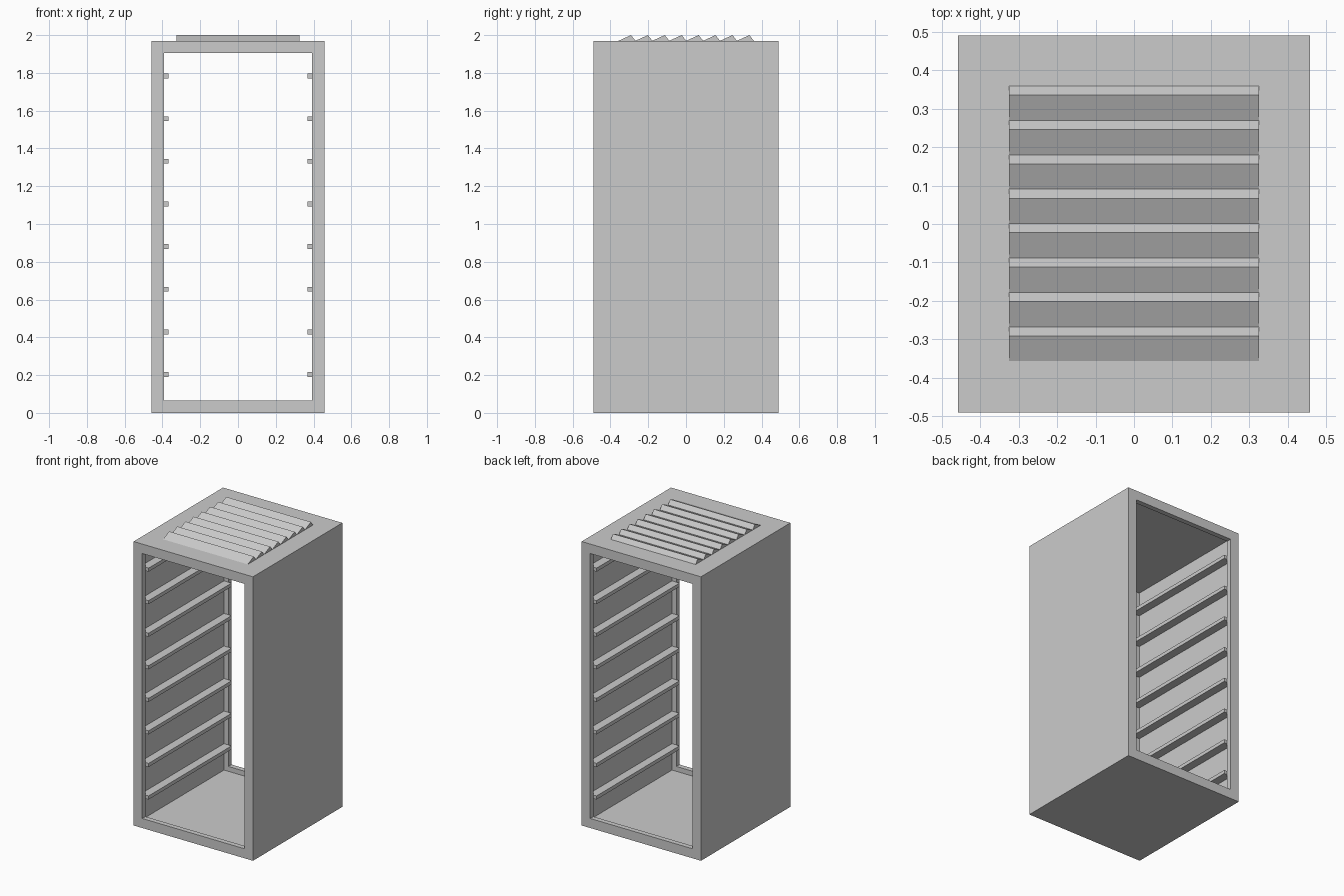
import bpy
import bmesh

if "Cube" in bpy.data.objects:
    bpy.data.objects.remove(bpy.data.objects["Cube"])

HW, HD, TOP = 0.458, 0.49, 1.97      # half width, half depth, roof height
LIP, WALL, LIP_D = 0.066, 0.032, 0.035  # frame width, panel thickness, frame depth


def finish(name, bm):
    bmesh.ops.recalc_face_normals(bm, faces=bm.faces)
    mesh = bpy.data.meshes.new(name)
    bm.to_mesh(mesh)
    bm.free()
    obj = bpy.data.objects.new(name, mesh)
    bpy.context.collection.objects.link(obj)
    return obj


def prism(name, profile, axis, a, b):
    """Extrude a 2D profile along x (profile in y,z) or y (profile in x,z)."""
    bm = bmesh.new()
    place = (lambda p, t: (t, p[0], p[1])) if axis == "x" else (lambda p, t: (p[0], t, p[1]))
    face = bm.faces.new([bm.verts.new(place(p, a)) for p in profile])
    ext = bmesh.ops.extrude_face_region(bm, geom=[face])
    step = (b - a, 0, 0) if axis == "x" else (0, b - a, 0)
    moved = [v for v in ext["geom"] if isinstance(v, bmesh.types.BMVert)]
    bmesh.ops.translate(bm, verts=moved, vec=step)
    return finish(name, bm)


# Cabinet shell: rectangular rings (inset, y) joined into an open-ended box with end frames
bm = bmesh.new()
yi = HD - LIP_D
section = [(0, -HD), (LIP, -HD), (LIP, -yi), (WALL, -yi),
           (WALL, yi), (LIP, yi), (LIP, HD), (0, HD)]
rings = []
for inset, y in section:
    w, lo, hi = HW - inset, inset, TOP - inset
    rings.append([bm.verts.new((x, y, z)) for x, z in ((-w, lo), (w, lo), (w, hi), (-w, hi))])
for i, ring in enumerate(rings):
    nxt = rings[(i + 1) % len(rings)]
    for j in range(4):
        k = (j + 1) % 4
        bm.faces.new((ring[j], ring[k], nxt[k], nxt[j]))
finish("cabinet_shell", bm)

# Shelf rails on both side walls, running between the end frames
for i in range(8):
    z = 0.203 + i * 0.2258
    for side, label in ((-1, "left"), (1, "right")):
        x0, x1 = side * 0.368, side * (HW - WALL)
        prism(f"{label}_rail_{i + 1}",
              [(x0, z - 0.0125), (x1, z - 0.0125), (x1, z + 0.0125), (x0, z + 0.0125)],
              "y", -yi, yi)

# Sawtooth vent slats on the roof
for i in range(8):
    y = -0.357 + i * 0.0895
    prism(f"roof_vent_slat_{i + 1}",
          [(y, TOP), (y + 0.0895, TOP), (y + 0.066, 2.0)],
          "x", -0.325, 0.325)
